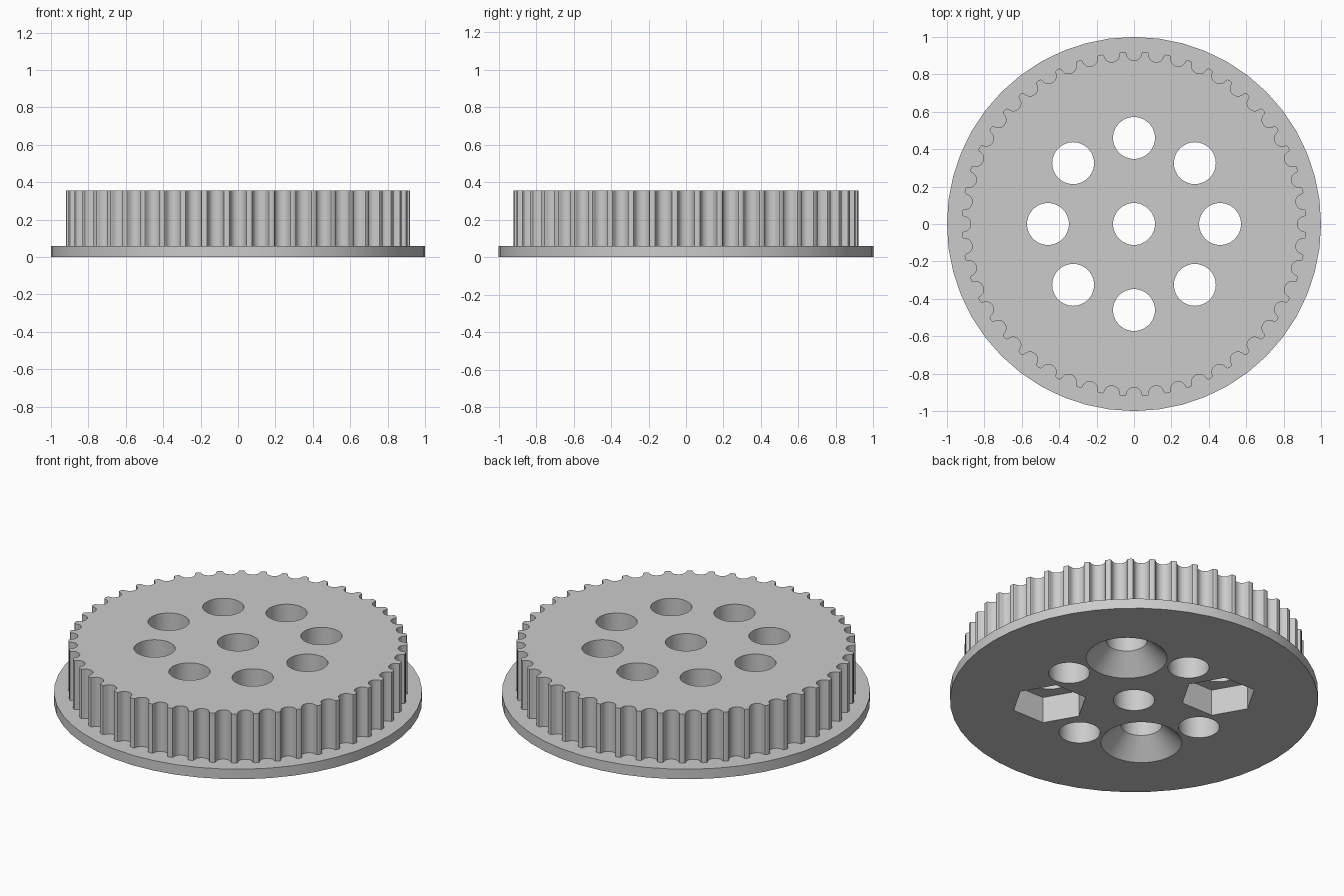
import bpy, bmesh, math
from mathutils import Vector, Matrix

TEETH = 48
SCALE = 0.0613          # millimetres to model units
HEIGHT = 0.355
FLANGE = 0.06
HOLE = 0.112
RING = 0.46

cube = bpy.data.objects.get("Cube")
if cube:
    bpy.data.objects.remove(cube, do_unlink=True)

grey = bpy.data.materials.new("light_grey")
grey.use_nodes = True
grey.diffuse_color = (0.6, 0.6, 0.6, 1)
grey.node_tree.nodes["Principled BSDF"].inputs["Base Color"].default_value = (0.6, 0.6, 0.6, 1)


def make_object(name, bm):
    bmesh.ops.recalc_face_normals(bm, faces=bm.faces)
    mesh = bpy.data.meshes.new(name)
    bm.to_mesh(mesh)
    bm.free()
    mesh.materials.append(grey)
    obj = bpy.data.objects.new(name, mesh)
    bpy.context.collection.objects.link(obj)
    return obj


def frustum(name, r_bottom, r_top, z0, z1, x=0, y=0, sides=48):
    """Closed cone or prism with its first corner towards +x."""
    bm = bmesh.new()
    rings = []
    for r, z in ((r_bottom, z0), (r_top, z1)):
        rings.append([bm.verts.new((x + r * math.cos(math.tau * i / sides),
                                    y + r * math.sin(math.tau * i / sides), z))
                      for i in range(sides)])
    low, high = rings
    bm.faces.new(low)
    bm.faces.new(high)
    for i in range(sides):
        j = (i + 1) % sides
        bm.faces.new((low[i], low[j], high[j], high[i]))
    return make_object(name, bm)


def combine(target, tool, operation):
    """Apply a boolean and discard the tool."""
    mod = target.modifiers.new("cut", 'BOOLEAN')
    mod.operation = operation
    mod.solver = 'EXACT'
    mod.object = tool
    bpy.context.view_layer.objects.active = target
    bpy.ops.object.modifier_apply(modifier=mod.name)
    bpy.data.objects.remove(tool, do_unlink=True)


# Half of the rounded belt groove: half width, depth
half = [(0.747, 0), (0.648, 0.037), (0.598, 0.131), (0.579, 0.238), (0.547, 0.343),
        (0.505, 0.444), (0.452, 0.54), (0.358, 0.637), (0.248, 0.707), (0.127, 0.75)]
groove = half + [(0, 0.765)] + [(-w, d) for w, d in reversed(half)]

# Toothed drum
bm = bmesh.new()
outline = []
for k in range(TEETH):
    turn = Matrix.Rotation(math.tau * k / TEETH, 3, 'Z')
    for w, d in groove:
        p = Vector((0.92 - d * SCALE, -w * 1.134 * SCALE, FLANGE / 2))
        outline.append(bm.verts.new(turn @ p))
base = bm.faces.new(outline)
top = bmesh.ops.extrude_face_region(bm, geom=[base])
moved = [v for v in top["geom"] if isinstance(v, bmesh.types.BMVert)]
bmesh.ops.translate(bm, verts=moved, vec=(0, 0, HEIGHT - FLANGE / 2))
drum = make_object("toothed_drum", bm)

# Flange disc joined to the drum
pulley = frustum("toothed_pulley", 1, 1, 0, FLANGE)
combine(pulley, drum, 'UNION')

# Centre bore and ring of eight through holes
places = [(0, 0)] + [(RING * math.cos(k * math.pi / 4), RING * math.sin(k * math.pi / 4))
                     for k in range(8)]
for x, y in places:
    combine(pulley, frustum("hole_cutter", HOLE, HOLE, -0.1, HEIGHT + 0.1, x, y), 'DIFFERENCE')

# Countersinks and hexagonal nut pockets under alternate diagonal holes
diag = RING * math.sqrt(0.5)
for s in (1, -1):
    combine(pulley, frustum("countersink_cutter", 0.27, 0.11, -0.05, 0.11,
                            s * diag, s * diag), 'DIFFERENCE')
    combine(pulley, frustum("nut_pocket_cutter", 0.207, 0.207, -0.05, 0.157,
                            s * diag, -s * diag, 6), 'DIFFERENCE')

bpy.ops.object.select_all(action='DESELECT')
pulley.select_set(True)
bpy.context.view_layer.objects.active = pulley
bpy.ops.object.shade_smooth_by_angle(angle=math.radians(30))
